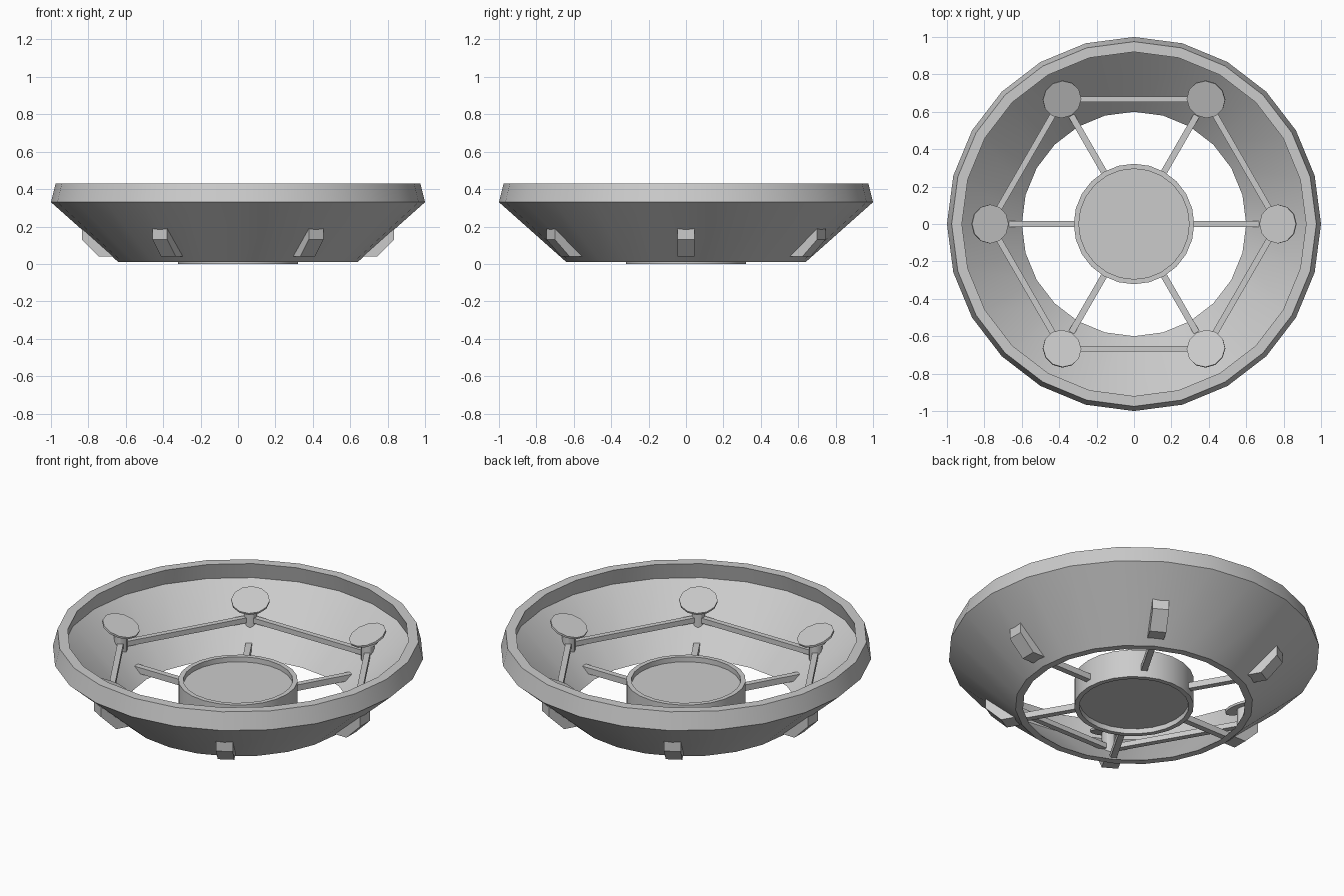
import bpy, bmesh, math
from mathutils import Matrix, Vector

cube = bpy.data.objects.get("Cube")
if cube:
    bpy.data.objects.remove(cube, do_unlink=True)

GREY = (0.6, 0.6, 0.6, 1)
grey = bpy.data.materials.new("light grey")
grey.use_nodes = True
grey.diffuse_color = GREY
grey.node_tree.nodes["Principled BSDF"].inputs["Base Color"].default_value = GREY


def finish(name, bm, smooth=False):
    bmesh.ops.recalc_face_normals(bm, faces=bm.faces)
    mesh = bpy.data.meshes.new(name)
    bm.to_mesh(mesh)
    bm.free()
    mesh.materials.append(grey)
    obj = bpy.data.objects.new(name, mesh)
    bpy.context.collection.objects.link(obj)
    if smooth:
        bpy.ops.object.select_all(action="DESELECT")
        bpy.context.view_layer.objects.active = obj
        obj.select_set(True)
        bpy.ops.object.shade_smooth_by_angle(angle=math.radians(30))
    return obj


def revolve(name, profile, sides=24, closed=True):
    """Turn an (r, z) profile around the z axis."""
    bm = bmesh.new()
    verts = [bm.verts.new((r, 0, z)) for r, z in profile]
    pairs = list(zip(verts, verts[1:]))
    if closed:
        pairs.append((verts[-1], verts[0]))
    edges = [bm.edges.new(p) for p in pairs]
    bmesh.ops.spin(bm, geom=verts + edges, axis=(0, 0, 1), cent=(0, 0, 0),
                   angle=math.tau, steps=sides, use_duplicate=False)
    bmesh.ops.remove_doubles(bm, verts=bm.verts, dist=0.0005)
    return finish(name, bm, True)


def box(name, centre, size, turn):
    bm = bmesh.new()
    bmesh.ops.create_cube(bm, size=1, matrix=turn @ Matrix.Translation(centre)
                          @ Matrix.Diagonal((*size, 1)))
    return finish(name, bm)


def cylinder(name, radius, depth, matrix, sides=12):
    bm = bmesh.new()
    bmesh.ops.create_cone(bm, cap_ends=True, segments=sides, radius1=radius,
                          radius2=radius, depth=depth, matrix=matrix)
    return finish(name, bm, True)


def bracket(name, turn, half=0.045):
    """Extruded side profile that pokes through the bowl wall."""
    profile = [(0.66, 0.04), (0.745, 0.04), (0.835, 0.13), (0.835, 0.19), (0.8, 0.19)]
    bm = bmesh.new()
    face = bm.faces.new([bm.verts.new((r, -half, z)) for r, z in profile])
    new = bmesh.ops.extrude_face_region(bm, geom=[face])["geom"]
    moved = [v for v in new if isinstance(v, bmesh.types.BMVert)]
    bmesh.ops.translate(bm, verts=moved, vec=(0, 2 * half, 0))
    bm.transform(turn)
    return finish(name, bm)


# Bowl wall with its inward-leaning rim
revolve("bowl", [(0.64, 0.01), (1, 0.33), (0.975, 0.43), (0.92, 0.43),
                 (0.945, 0.335), (0.6, 0.01)])

# Hub: a short ring with a recessed plate on either side
revolve("hub", [(0, 0.03), (0.295, 0.03), (0.295, 0), (0.322, 0),
                (0.322, 0.167), (0.295, 0.167), (0.295, 0.137), (0, 0.137)],
        closed=False)

# Six repeated sets around the hub
for i in range(6):
    turn = Matrix.Rotation(i * math.tau / 6, 4, "Z")
    half_turn = Matrix.Rotation((i + 0.5) * math.tau / 6, 4, "Z")
    box(f"spoke_{i}", (0.49, 0, 0.058), (0.36, 0.034, 0.036), turn)
    bracket(f"bracket_{i}", turn)
    cylinder(f"post_{i}", 0.036, 0.15, turn @ Matrix.Translation((0.77, 0, 0.195)))
    tilt = turn @ Matrix.Translation((0.77, 0, 0.28)) @ Matrix.Rotation(-math.radians(20), 4, "Y")
    cylinder(f"collar_{i}", 0.04, 0.05, tilt @ Matrix.Translation((0, 0, -0.03)))
    cylinder(f"pad_{i}", 0.104, 0.012, tilt)
    # Rod joining this post to the next
    box(f"link_{i}", (0.667, 0, 0.175), (0.032, 0.74, 0.03), half_turn)
